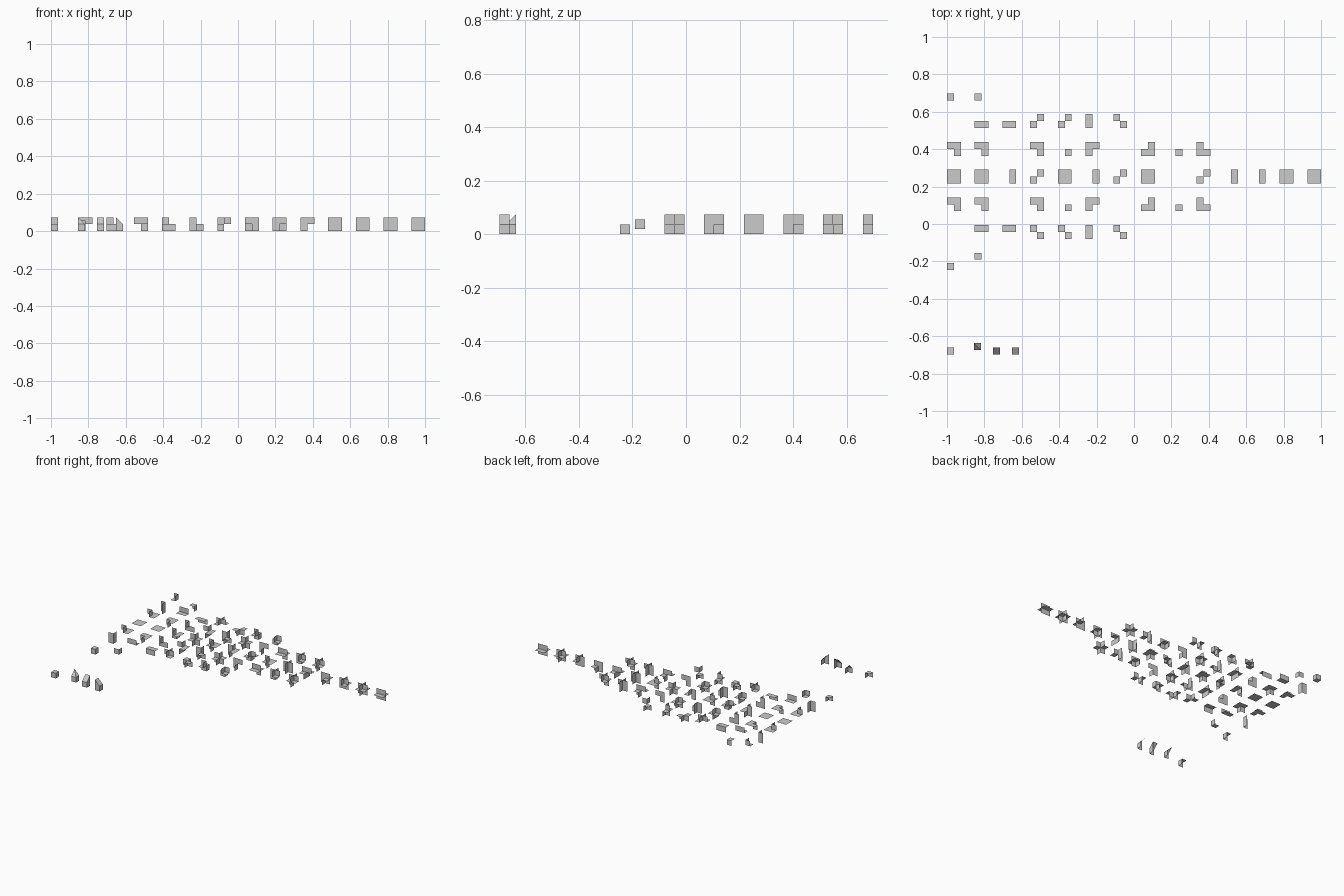
import bpy, bmesh

if "Cube" in bpy.data.objects:
    bpy.data.objects.remove(bpy.data.objects["Cube"])

H = 0.037            # half size of one tile
STEP = 0.1482        # spacing of the tile grid
X0, Y0 = -0.963, 0.698

# Column quadrants: A (-x-y), B (+x-y), C (+x+y), D (-x+y)
QUADS = [(-1, -1), (1, -1), (1, 1), (-1, 1)]
LEVELS = {'.': (0, 0), '-': (1, 0), '+': (0, 1), '#': (1, 1)}


def make_mesh(name, faces, loc):
    bm = bmesh.new()
    for f in faces:
        bm.faces.new([bm.verts.new(p) for p in f])
    bmesh.ops.remove_doubles(bm, verts=bm.verts, dist=1e-5)
    me = bpy.data.meshes.new(name)
    bm.to_mesh(me)
    bm.free()
    ob = bpy.data.objects.new(name, me)
    ob.location = loc
    bpy.context.collection.objects.link(ob)


def boundary_faces(code, floors=True):
    """Squares lying between filled and empty octants of a tile."""
    fill = {}
    for (x, y), c in zip(QUADS, code):
        for z, v in zip((-1, 1), LEVELS[c]):
            fill[x, y, z] = v
    faces = []
    for axis in range(3 if floors else 2):
        u, w = [a for a in range(3) if a != axis]
        for a in (-1, 1):
            for b in (-1, 1):
                lo, hi = [0, 0, 0], [0, 0, 0]
                lo[axis], hi[axis] = -1, 1
                lo[u] = hi[u] = a
                lo[w] = hi[w] = b
                if fill[tuple(lo)] != fill[tuple(hi)]:
                    quad = []
                    for s, t in ((0, 0), (a, 0), (a, b), (0, b)):
                        p = [0, 0, 0]
                        p[u], p[w] = s * H, t * H
                        quad.append(p)
                    faces.append(quad)
    return faces


# Tiles sorted in rows by how many octants are filled (order A B C D)
three = ['.+++', '.---', '#-..', '.--+', '.-.#', '-.-+',
         '#+..', '++-.', '.+.#', '-+.+']
rows = [
    ['+...', '-...'],
    ['#...', '++..', '--..', '+.+.', '-.-.', '+..-', '.+.-'],
    three,
    ['----', '++++', '#--.', '-.-#', '+---', '#++.', '+.+#', '-+++',
     '#.#.', '-.+#', '#+-.', '#-+.', '+-+-', '++--'],
    three,
    ['...#', '..++', '..--', '.+.+', '.-.-', '+..-', '.+.-'],
]
for r, row in enumerate(rows):
    for c, code in enumerate(row):
        floors = not (r in (2, 4) and c in (2, 6))
        make_mesh(f"tile_row{r}_{c}", boundary_faces(code, floors),
                  (X0 + c * STEP, Y0 - r * STEP, H))

# Two loose inner corner tiles
make_mesh("corner_tile_low", boundary_faces('...-'), (X0, -0.246, H))
make_mesh("corner_tile_high", boundary_faces('...+'), (X0 + STEP, -0.191, 0.0185))


# Small corner blocks with flat or sloping caps
def capped_corner(name, x, y, heights):
    a, b, c, d = [(px, py, h) for (px, py), h in
                  zip(((0, 0), (H, 0), (H, H), (0, H)), heights)]
    faces = [[(0, 0, 0), (H, 0, 0), b, a],
             [(H, 0, 0), (H, H, 0), c, b],
             [a, b, d], [b, c, d]]
    make_mesh(name, faces, (x, y, 0))


L, T = H, 2 * H
capped_corner("flat_cap_corner", -1.0, -0.697, (L, L, L, L))
capped_corner("peak_corner", -0.856, -0.673, (L, L, L, T))
capped_corner("back_slope_corner", -0.753, -0.697, (L, L, T, T))
capped_corner("side_slope_corner", -0.651, -0.697, (T, L, L, T))
